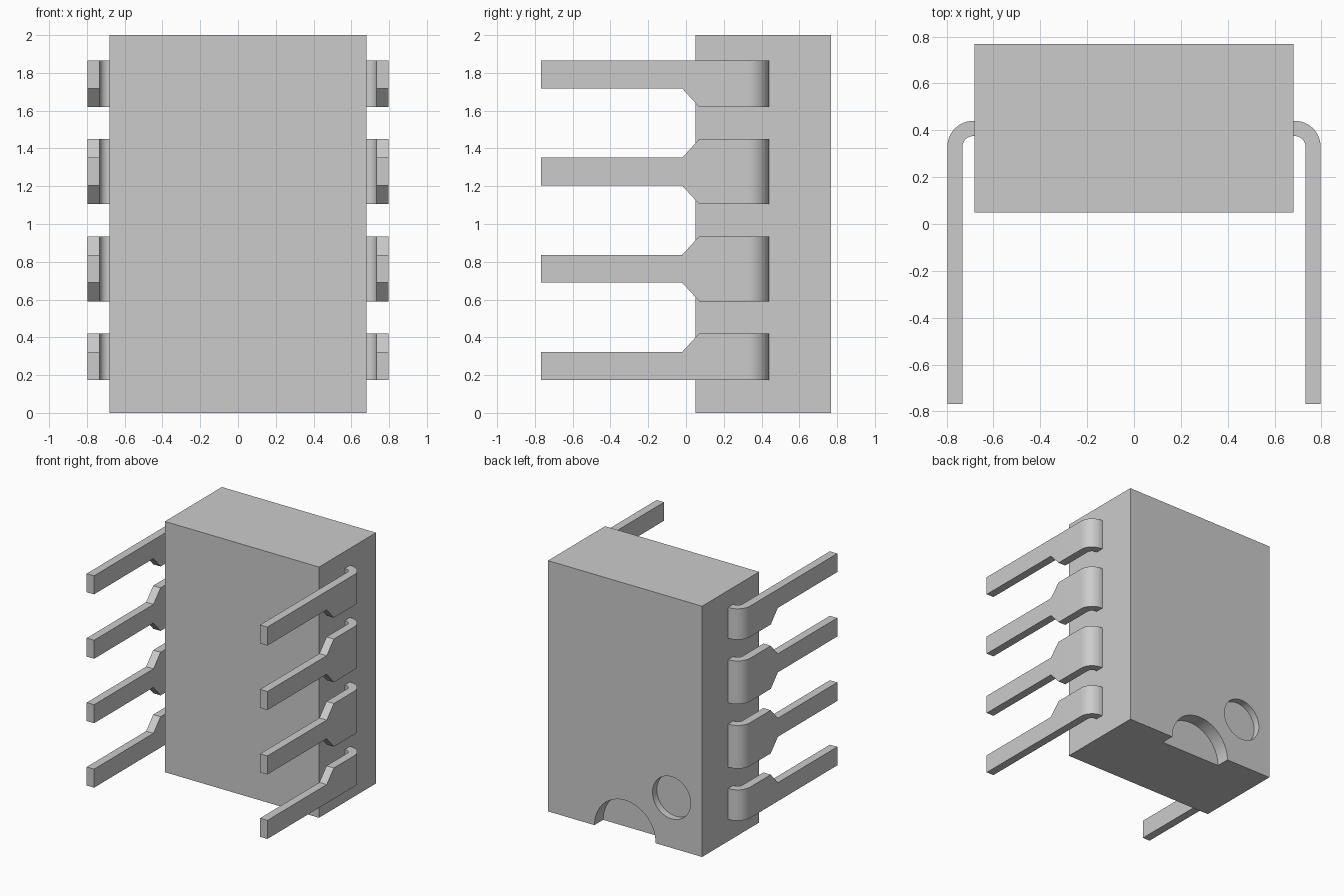
import bpy, bmesh, math

old = bpy.data.objects.get("Cube")
if old:
    bpy.data.objects.remove(old, do_unlink=True)

grey = bpy.data.materials.new("plain grey")
grey.use_nodes = True
COLOUR = (0.6, 0.6, 0.6, 1)
grey.diffuse_color = COLOUR
grey.node_tree.nodes["Principled BSDF"].inputs["Base Color"].default_value = COLOUR

HALF_WIDTH, FRONT, BACK, HEIGHT = 0.68, 0.05, 0.768, 2.0


def make_object(name, bm):
    bmesh.ops.recalc_face_normals(bm, faces=bm.faces)
    mesh = bpy.data.meshes.new(name)
    bm.to_mesh(mesh)
    bm.free()
    mesh.materials.append(grey)
    obj = bpy.data.objects.new(name, mesh)
    bpy.context.collection.objects.link(obj)
    return obj


def select_only(obj):
    bpy.ops.object.select_all(action='DESELECT')
    obj.select_set(True)
    bpy.context.view_layer.objects.active = obj


def smooth(obj):
    select_only(obj)
    bpy.ops.object.shade_smooth_by_angle(angle=math.radians(30))


def cut_round(body, name, x, z, radius, depth):
    """Sink a round recess into the back face."""
    bm = bmesh.new()
    bmesh.ops.create_cone(bm, cap_ends=True, segments=64, radius1=radius,
                          radius2=radius, depth=2 * depth)
    cutter = make_object(name, bm)
    cutter.rotation_euler.x = math.pi / 2
    cutter.location = (x, BACK, z)
    cutter.hide_render = True
    mod = body.modifiers.new(name, 'BOOLEAN')
    mod.operation = 'DIFFERENCE'
    mod.solver = 'EXACT'
    mod.object = cutter
    select_only(body)
    bpy.ops.object.modifier_apply(modifier=mod.name)
    bpy.data.objects.remove(cutter, do_unlink=True)


# Package body with an end notch and a round corner mark
bm = bmesh.new()
bmesh.ops.create_cube(bm, size=1)
bmesh.ops.scale(bm, vec=(2 * HALF_WIDTH, BACK - FRONT, HEIGHT), verts=bm.verts)
bmesh.ops.translate(bm, vec=(0, (FRONT + BACK) / 2, HEIGHT / 2), verts=bm.verts)
body = make_object("package_body", bm)
cut_round(body, "end_notch", 0, 0, 0.27, 0.11)
cut_round(body, "corner_mark", -0.41, 0.4, 0.168, 0.055)
smooth(body)

# Bent pins: each station is (outer point, inner point, narrow share)
OUTER_X, THICK, BEND = 0.797, 0.065, 0.11
BEND_X, BEND_Y = OUTER_X - BEND, 0.33


def pin_stations():
    yield (HALF_WIDTH - 0.02, BEND_Y + BEND), (HALF_WIDTH - 0.02, BEND_Y + BEND - THICK), 0
    steps = 12
    for i in range(steps + 1):
        a = math.pi / 2 * (1 - i / steps)
        outer, inner = [(BEND_X + r * math.cos(a), BEND_Y + r * math.sin(a))
                        for r in (BEND, BEND - THICK)]
        yield outer, inner, 0
    for y, narrow in ((0.07, 0), (-0.02, 1), (-0.768, 1)):
        yield (OUTER_X, y), (OUTER_X - THICK, y), narrow


def make_pin(name, side, wide, slim):
    bm = bmesh.new()
    rings = []
    for outer, inner, narrow in pin_stations():
        low, high = slim if narrow else wide
        rings.append([bm.verts.new((side * p[0], p[1], z)) for p, z in
                      ((outer, low), (outer, high), (inner, high), (inner, low))])
    for a, b in zip(rings, rings[1:]):
        for i in range(4):
            j = (i + 1) % 4
            bm.faces.new((a[i], a[j], b[j], b[i]))
    bm.faces.new(rings[0])
    bm.faces.new(rings[-1])
    smooth(make_object(name, bm))


# End pins have a shoulder only towards the middle
SLIM, SHOULDER = 0.074, 0.172
for side, label in ((1, "left"), (-1, "right")):
    for n, z in enumerate((0.249, 0.763, 1.277, 1.791)):
        below = SLIM if n == 0 else SHOULDER
        above = SLIM if n == 3 else SHOULDER
        make_pin(f"{label}_pin_{n + 1}", side, (z - below, z + above), (z - SLIM, z + SLIM))
